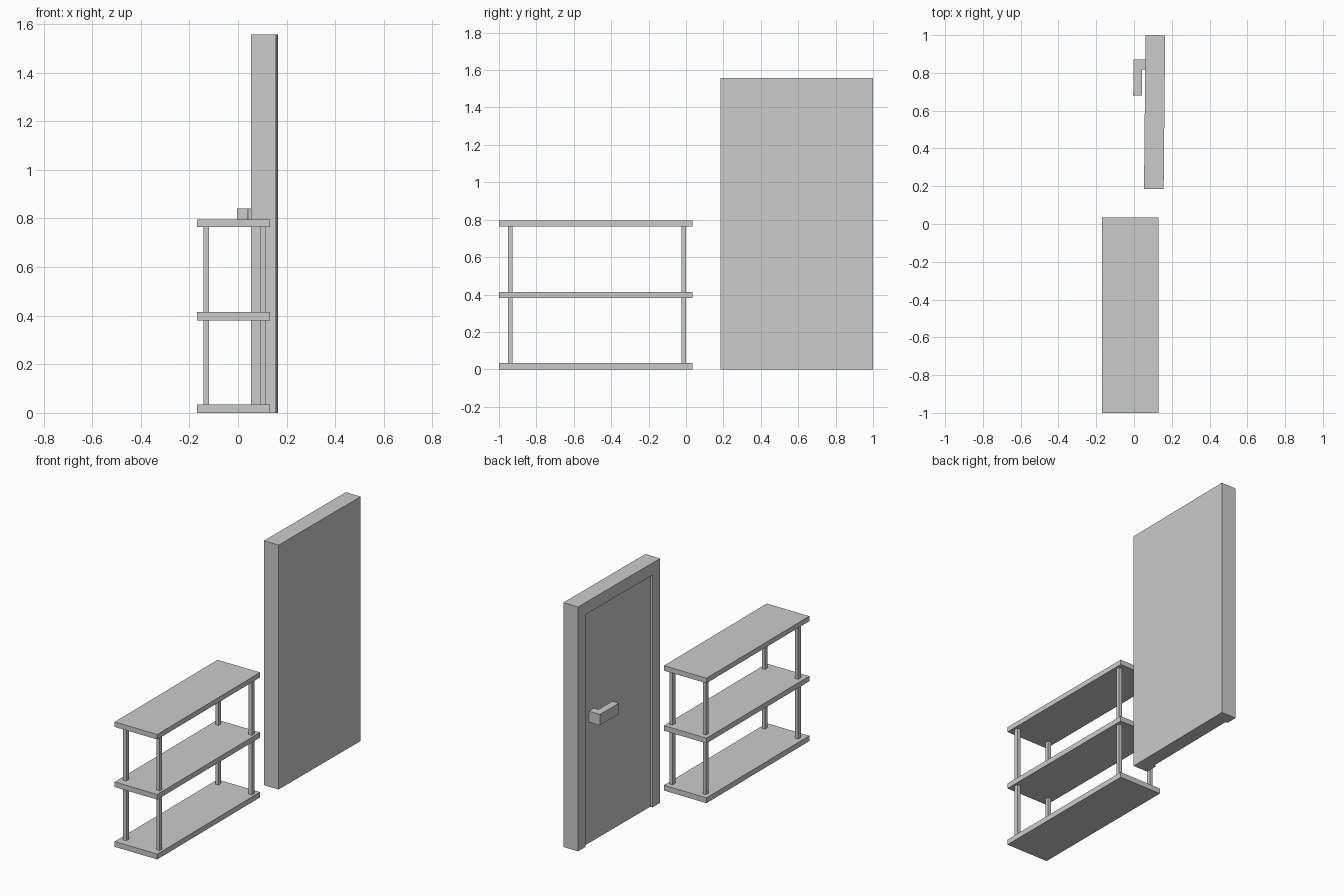
import bpy, bmesh, math
from mathutils import Matrix, Vector

if "Cube" in bpy.data.objects:
    bpy.data.objects.remove(bpy.data.objects["Cube"])


def add_object(name, bm, matrix=None):
    bmesh.ops.recalc_face_normals(bm, faces=bm.faces)
    mesh = bpy.data.meshes.new(name)
    bm.to_mesh(mesh)
    bm.free()
    obj = bpy.data.objects.new(name, mesh)
    bpy.context.collection.objects.link(obj)
    if matrix is not None:
        obj.matrix_world = matrix
    return obj


def box(name, lo, hi, matrix=None):
    lo, hi = Vector(lo), Vector(hi)
    size = hi - lo
    bm = bmesh.new()
    bmesh.ops.create_cube(bm, size=1, matrix=Matrix.Translation((lo + hi) / 2)
                          @ Matrix.Diagonal((*size, 1)))
    return add_object(name, bm, matrix)


def prism(name, outline, z0, z1, matrix=None):
    bm = bmesh.new()
    face = bm.faces.new([bm.verts.new((x, y, z0)) for x, y in outline])
    top = bmesh.ops.extrude_face_region(bm, geom=[face])["geom"]
    bmesh.ops.translate(bm, vec=(0, 0, z1 - z0),
                        verts=[v for v in top if isinstance(v, bmesh.types.BMVert)])
    return add_object(name, bm, matrix)


# Shelf boards
levels = [("bottom", 0.0, 0.034), ("middle", 0.381, 0.414), ("top", 0.764, 0.796)]
for label, z0, z1 in levels:
    box(f"shelf_board_{label}", (-0.169, -1.0, z0), (0.131, 0.035, z1))

# Four square posts between each pair of boards
for (_, _, z0), (_, z1, _) in zip(levels, levels[1:]):
    tier = "lower" if z0 < 0.2 else "upper"
    for side, x in (("left", -0.131), ("right", 0.104)):
        for end, y in (("front", -0.94), ("back", -0.012)):
            box(f"{tier}_post_{end}_{side}",
                (x - 0.011, y - 0.013, z0), (x + 0.011, y + 0.013, z1))

# Door slab, turned very slightly, with a shallow recessed panel on its -x face
place = Matrix.Translation((0.109, 0.592, 0)) @ Matrix.Rotation(math.radians(-0.56), 4, "Z")
door = box("door", (-0.052, -0.4075, 0), (0.052, 0.4075, 1.557), place)
cutter = box("door_recess_cutter", (-0.2, -0.332, -0.1), (-0.037, 0.332, 1.48), place)
cutter.hide_render = True
cutter.hide_viewport = True
cut = door.modifiers.new("recess", "BOOLEAN")
cut.operation = "DIFFERENCE"
cut.solver = "EXACT"
cut.object = cutter

# L-shaped door handle, rooted in the recessed panel
prism("door_handle", [(-0.037, 0.278), (-0.114, 0.278), (-0.114, 0.088),
                      (-0.068, 0.088), (-0.068, 0.226), (-0.037, 0.226)],
      0.77, 0.84, place)
